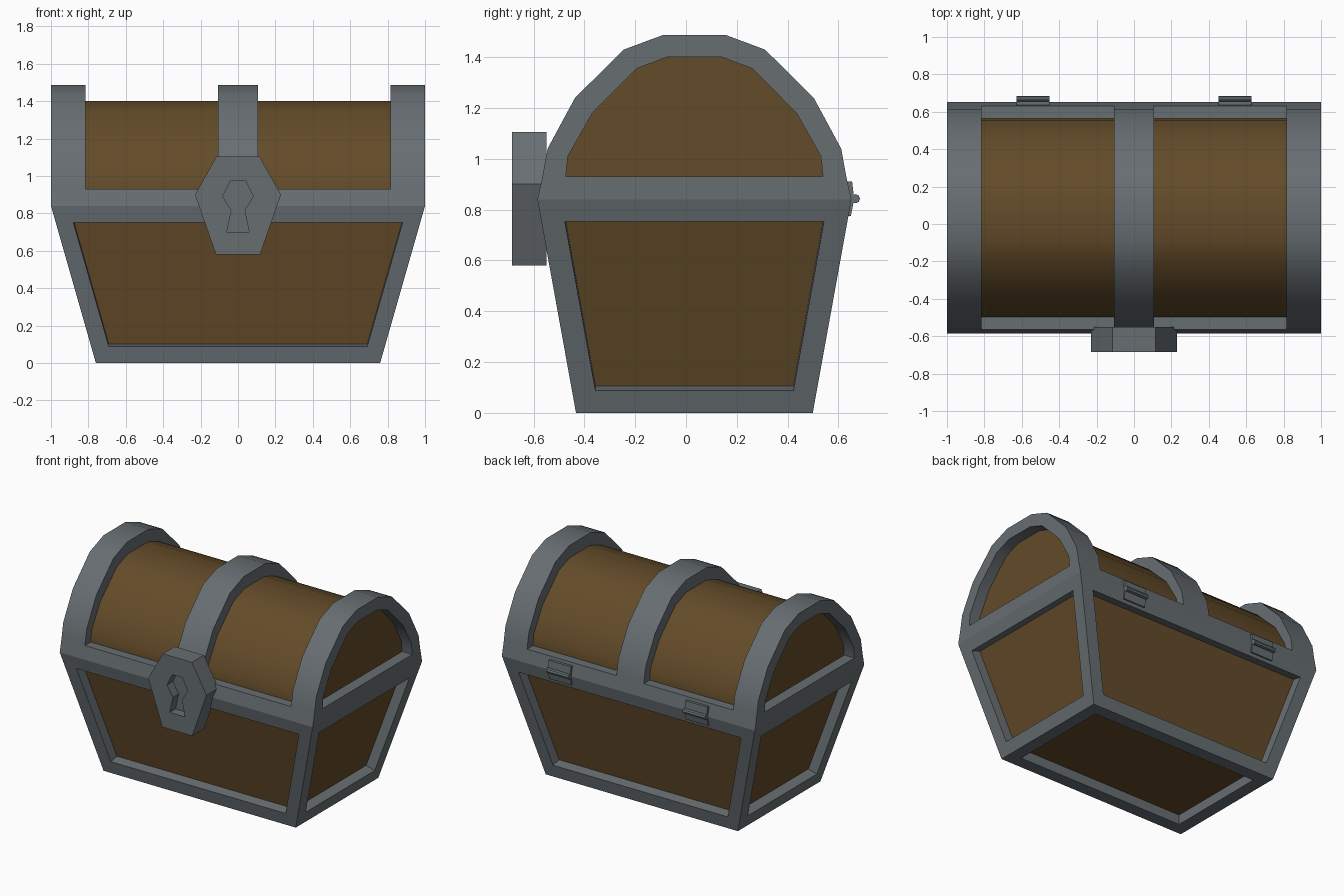
import bpy, bmesh, math
from mathutils import Vector

if "Cube" in bpy.data.objects:
    bpy.data.objects.remove(bpy.data.objects["Cube"])


def material(name, rgb):
    m = bpy.data.materials.new(name)
    m.diffuse_color = (*rgb, 1)
    m.use_nodes = True
    m.node_tree.nodes["Principled BSDF"].inputs["Base Color"].default_value = m.diffuse_color
    return m


METAL = material("grey metal", (0.135, 0.155, 0.167))
WOOD = material("brown wood", (0.125, 0.07, 0.022))
CY = 0.033  # centre of the chest in y


def finish(name, bm, mats):
    bmesh.ops.recalc_face_normals(bm, faces=bm.faces)
    me = bpy.data.meshes.new(name)
    bm.to_mesh(me)
    bm.free()
    for m in mats:
        me.materials.append(m)
    ob = bpy.data.objects.new(name, me)
    bpy.context.collection.objects.link(ob)
    return ob


def prism(name, pts, axis, a, b, mat, smooth=False):
    """Extrude a 2D profile along x (profile is y,z) or along y (profile is x,z)."""
    bm = bmesh.new()
    place = (lambda p, t: (t, *p)) if axis == "x" else (lambda p, t: (p[0], t, p[1]))
    ends = [[bm.verts.new(place(p, t)) for p in pts] for t in (a, b)]
    bm.faces.new(ends[0])
    bm.faces.new(ends[1][::-1])
    n = len(pts)
    for i in range(n):
        j = (i + 1) % n
        bm.faces.new((ends[0][i], ends[0][j], ends[1][j], ends[1][i]))
    ob = finish(name, bm, [mat])
    if smooth:
        bpy.ops.object.select_all(action="DESELECT")
        ob.select_set(True)
        bpy.context.view_layer.objects.active = ob
        bpy.ops.object.shade_smooth_by_angle(angle=math.radians(35))
    return ob


def arch(half):
    """Mirror half an arch profile (offset from centre, z) about CY."""
    return [(CY - d, z) for d, z in half] + [(CY + d, z) for d, z in reversed(half)]


# Tapered lower body: metal frame with recessed wooden panels
bm = bmesh.new()
bmesh.ops.create_cube(bm, size=2)
for v in bm.verts:
    top = v.co.z > 0
    v.co = Vector((v.co.x * (1.0 if top else 0.76),
                   CY + v.co.y * (0.618 if top else 0.466),
                   0.84 if top else 0.0))
bm.normal_update()
panels = [f for f in bm.faces if f.normal.z < 0.5]
bmesh.ops.inset_individual(bm, faces=panels, thickness=0.091, use_even_offset=True)
bm.normal_update()
normals = [f.normal.copy() for f in panels]
for f, n in zip(panels, normals):
    new = bmesh.ops.extrude_discrete_faces(bm, faces=[f])["faces"][0]
    new.material_index = 1
    for v in new.verts:
        v.co -= n * 0.07
finish("chest_body", bm, [METAL, WOOD])

# Lid profiles
outer = arch([(0.598, 0.93), (0.578, 1.04), (0.47, 1.24), (0.278, 1.43), (0.122, 1.488)])
inner = arch([(0.506, 0.93), (0.498, 1.01), (0.402, 1.18), (0.228, 1.355), (0.108, 1.40)])
barrel = [(CY + (y - CY) * 1.05, z) for y, z in inner]

# Lid rim
prism("lid_rim", [(CY - 0.618, 0.84), (CY - 0.598, 0.93), (CY + 0.598, 0.93), (CY + 0.618, 0.84)],
      "x", -1, 1, METAL)

# Wooden barrel of the lid and its three metal bands
prism("lid_barrel", barrel, "x", -0.92, 0.92, WOOD, smooth=True)
band = outer + inner[::-1]
for name, a, b in (("left_band", -1, -0.815), ("middle_band", -0.108, 0.108), ("right_band", 0.815, 1)):
    prism(name, band, "x", a, b, METAL, smooth=True)

# Lock plate with keyhole recess
plate = [(-0.23, 0.9), (-0.115, 1.105), (0.115, 1.105), (0.23, 0.9), (0.118, 0.58), (-0.118, 0.58)]
lock = prism("lock_plate", plate, "y", -0.685, -0.55, METAL)
key = [(0.04, 0.975), (0.082, 0.89), (0.035, 0.815), (0.06, 0.70)]
key += [(-x, z) for x, z in reversed(key)]
cutter = prism("keyhole_cutter", key, "y", -0.75, -0.62, METAL)
cutter.hide_render = True
mod = lock.modifiers.new("keyhole", "BOOLEAN")
mod.operation = "DIFFERENCE"
mod.solver = "EXACT"
mod.object = cutter
bpy.ops.object.select_all(action="DESELECT")
bpy.context.view_layer.objects.active = lock
lock.select_set(True)
bpy.ops.object.modifier_apply(modifier=mod.name)
bpy.data.objects.remove(cutter)

# Hinges on the back: leaf plate and pin
leaf = [(0.62, 0.775), (0.649, 0.775), (0.662, 0.842), (0.654, 0.91), (0.62, 0.91)]
pin = [(0.667 + 0.018 * math.cos(i * math.pi / 4), 0.843 + 0.018 * math.sin(i * math.pi / 4))
       for i in range(8)]
for side, x in (("left", -0.54), ("right", 0.54)):
    prism(side + "_hinge_leaf", leaf, "x", x - 0.088, x + 0.088, METAL)
    prism(side + "_hinge_pin", pin, "x", x - 0.088, x + 0.088, METAL)
